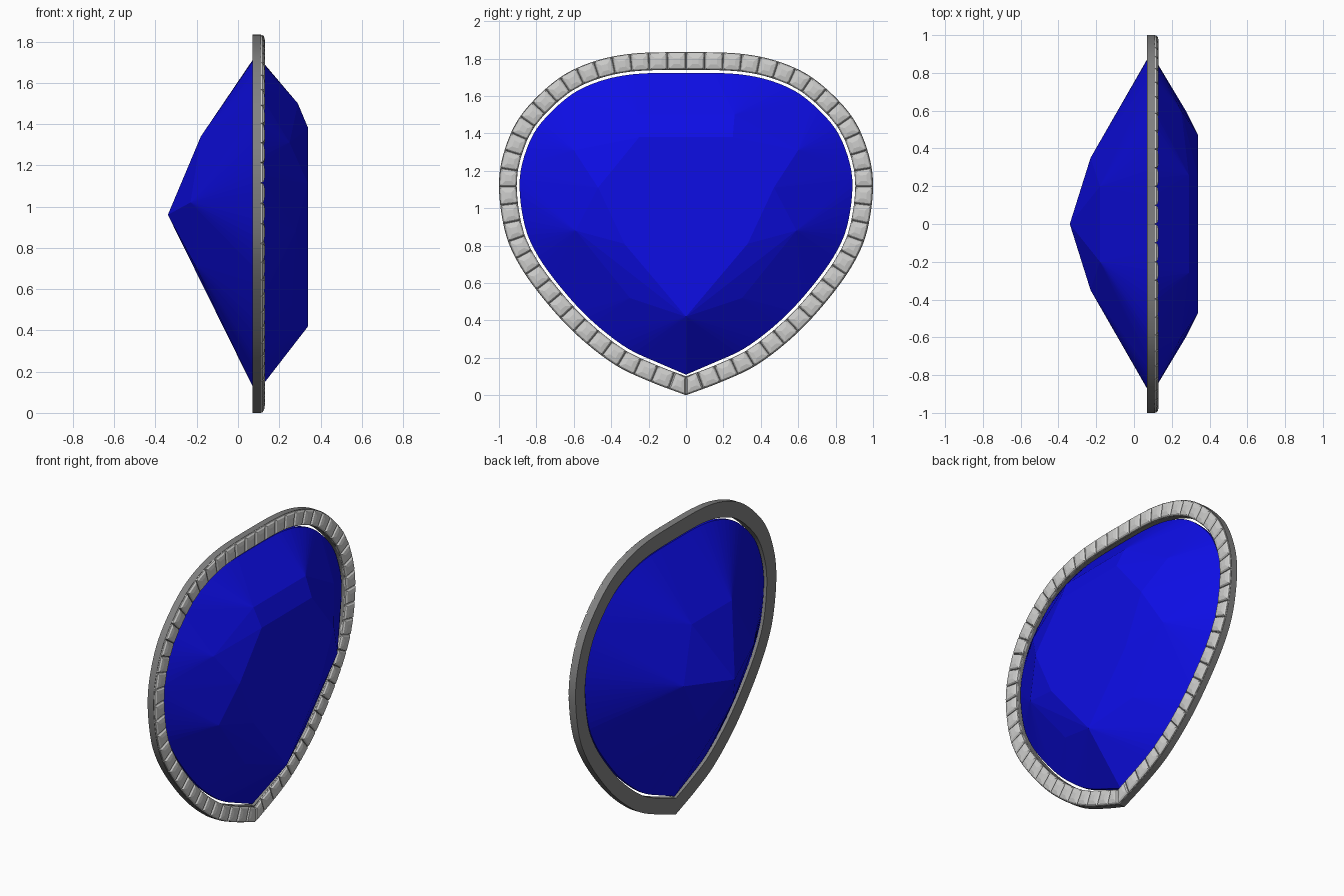
import bpy, bmesh, math
from mathutils import Vector

if "Cube" in bpy.data.objects:
    bpy.data.objects.remove(bpy.data.objects["Cube"])


def material(name, rgb):
    m = bpy.data.materials.new(name)
    m.diffuse_color = (*rgb, 1)
    m.use_nodes = True
    m.node_tree.nodes["Principled BSDF"].inputs["Base Color"].default_value = m.diffuse_color
    return m


blue = material("sapphire blue", (0.004, 0.004, 0.78))
silver = material("bright silver", (0.62, 0.62, 0.61))
grey = material("dark silver", (0.22, 0.22, 0.22))


def finish(bm, name, mat):
    bmesh.ops.recalc_face_normals(bm, faces=bm.faces)
    me = bpy.data.meshes.new(name)
    bm.to_mesh(me)
    bm.free()
    ob = bpy.data.objects.new(name, me)
    bpy.context.collection.objects.link(ob)
    me.materials.append(mat)
    return ob


# Half outline of the setting in (y, z), from top centre to bottom tip
HALF = [Vector(p) for p in [(0, 1.834), (0.3, 1.825), (0.52, 1.775), (0.7, 1.68), (0.88, 1.5),
                            (0.97, 1.31), (1.0, 1.117), (0.968, 0.877), (0.893, 0.70), (0.76, 0.513),
                            (0.588, 0.326), (0.385, 0.166), (0.198, 0.075), (0, 0)]]


def half_curve(count):
    """Smooth the half outline and resample it at even spacing."""
    p = [Vector((-HALF[1].x, HALF[1].y))] + HALF + [2 * HALF[-1] - HALF[-2]]
    fine = []
    for a, b, c, d in zip(p, p[1:], p[2:], p[3:]):
        for k in range(20):
            t = k / 20
            fine.append(0.5 * (2 * b + (c - a) * t + (2 * a - 5 * b + 4 * c - d) * t * t
                               + (3 * b - a - 3 * c + d) * t ** 3))
    fine.append(HALF[-1])
    dist = [0]
    for a, b in zip(fine, fine[1:]):
        dist.append(dist[-1] + (b - a).length)
    out, j = [], 0
    for i in range(count + 1):
        s = dist[-1] * i / count
        while j < len(fine) - 2 and dist[j + 1] < s:
            j += 1
        out.append(fine[j].lerp(fine[j + 1], min(1, (s - dist[j]) / (dist[j + 1] - dist[j]))))
    return out


BEADS, SUB = 30, 4           # beads per half, outline steps per bead
half = half_curve(BEADS * SUB)
outline = half + [Vector((-p.x, p.y)) for p in half[-2:0:-1]]
N = len(outline)
normals = []
for i in range(N):
    t = (outline[(i + 1) % N] - outline[i - 1]).normalized()
    normals.append(Vector((t.y, -t.x)))     # points inward


def point(i, offset, x):
    p = outline[i % N] + normals[i % N] * offset
    return Vector((x, p.x, p.y))


if normals[0].y > 0:
    normals = [-n for n in normals]

# Backing band: rectangular section swept along the outline
SECTION = [(0.0, 0.07), (0.0, 0.112), (0.095, 0.112), (0.095, 0.07)]
bm = bmesh.new()
loops = [[bm.verts.new(point(i, o, x)) for o, x in SECTION] for i in range(N)]
for i in range(N):
    a, b = loops[i], loops[(i + 1) % N]
    for k in range(4):
        bm.faces.new((a[k], a[(k + 1) % 4], b[(k + 1) % 4], b[k]))
band = finish(bm, "backing_band", grey)
bpy.context.view_layer.objects.active = band
band.select_set(True)
bpy.ops.object.shade_smooth_by_angle(angle=math.radians(40))

# Row of pillow-shaped beads around the front of the band
bm = bmesh.new()
for n in range(2 * BEADS):
    i = n * SUB
    corners = [point(i, 0.0, 0), point(i + SUB, 0.0, 0), point(i + SUB, 0.095, 0), point(i, 0.095, 0)]
    mid = sum(corners, Vector()) / 4
    rings = []
    for scale, x in [(0.98, 0.105), (0.96, 0.118), (0.80, 0.126), (0.35, 0.131)]:
        rings.append([bm.verts.new(mid.lerp(c, scale) + Vector((x, 0, 0))) for c in corners])
    for a, b in zip(rings, rings[1:]):
        for k in range(4):
            bm.faces.new((a[k], a[(k + 1) % 4], b[(k + 1) % 4], b[k]))
    bm.faces.new(rings[-1])
    bm.faces.new(rings[0][::-1])
finish(bm, "bead_border", silver)

# Faceted gem: convex hull of table, crown, girdle, pavilion and culet points
FACETS = [(0.34, 0.25, 1.38), (0.34, 0.47, 1.11), (0.34, 0.33, 0.81), (0.34, 0, 0.42),      # table
          (0.29, 0.26, 1.50), (0.25, 0.60, 1.31), (0.28, 0.59, 0.88), (0.26, 0.30, 0.52),   # crown
          (-0.18, 0.20, 1.34), (-0.23, 0.35, 1.02), (-0.21, 0.17, 0.72), (-0.34, 0, 0.96)]  # pavilion
bm = bmesh.new()
for x, y, z in FACETS:
    for s in ((1, -1) if y else (1,)):
        bm.verts.new((x, s * y, z))
for i in range(0, N, 2):
    for x in (0.08, 0.10):
        bm.verts.new(point(i, 0.11, x))
hull = bmesh.ops.convex_hull(bm, input=bm.verts)
loose = [v for v in bm.verts if not v.link_faces]
bmesh.ops.delete(bm, geom=loose, context='VERTS')
bmesh.ops.dissolve_limit(bm, angle_limit=math.radians(1), verts=bm.verts, edges=bm.edges)
finish(bm, "gem", blue)
